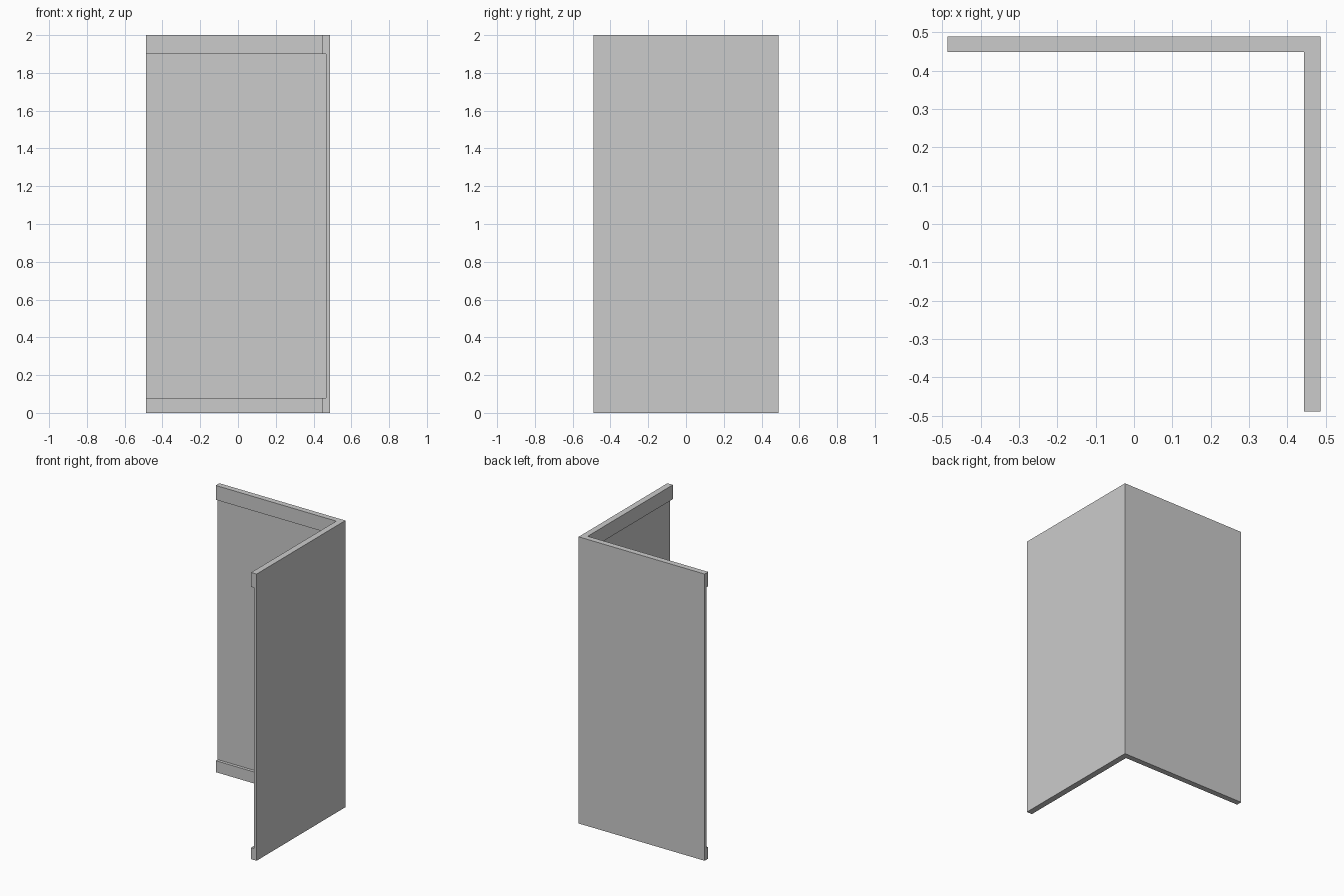
import bpy, bmesh

if "Cube" in bpy.data.objects:
    bpy.data.objects.remove(bpy.data.objects["Cube"])

X, Y = 0.486, 0.489  # outer half sizes

# Wall section as (depth into the room, height): skirting, recessed panel, cornice
section = [(0, 0), (0.042, 0), (0.042, 0.08), (0.02, 0.08),
           (0.02, 1.9), (0.042, 1.9), (0.042, 2), (0, 2)]


def station(bm, place):
    return [bm.verts.new((*place(d), z)) for d, z in section]


# Sweep the section along the back wall, around the mitred corner, to the front
bm = bmesh.new()
rings = [station(bm, p) for p in (
    lambda d: (-X, Y - d * 0.95),
    lambda d: (X - d, Y - d * 0.95),
    lambda d: (X - d, -Y))]
n = len(section)
for a, b in zip(rings, rings[1:]):
    for i in range(n):
        j = (i + 1) % n
        bm.faces.new((a[i], a[j], b[j], b[i]))

# Wall ends
bm.faces.new(rings[0])
bm.faces.new(rings[-1][::-1])
bmesh.ops.recalc_face_normals(bm, faces=bm.faces)

mesh = bpy.data.meshes.new("corner_wall")
bm.to_mesh(mesh)
bm.free()
bpy.context.collection.objects.link(bpy.data.objects.new("corner_wall", mesh))
